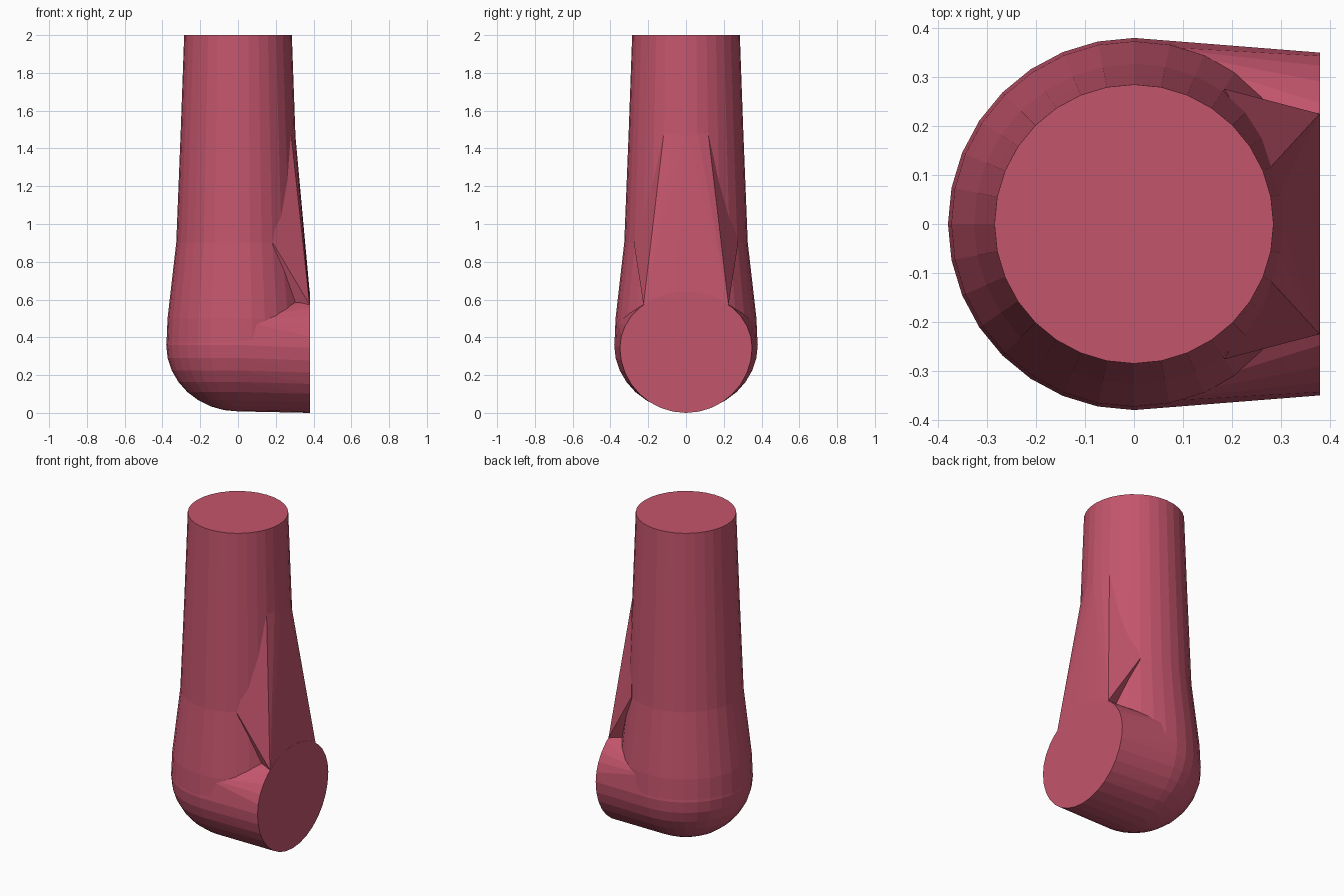
import bpy, bmesh
from math import sin, cos, pi, radians

if "Cube" in bpy.data.objects:
    bpy.data.objects.remove(bpy.data.objects["Cube"])

N = 32
mat = bpy.data.materials.new("rose")
mat.diffuse_color = (0.55, 0.09, 0.15, 1)
mat.use_nodes = True
mat.node_tree.nodes["Principled BSDF"].inputs["Base Color"].default_value = mat.diffuse_color


def make(name, bm):
    bmesh.ops.recalc_face_normals(bm, faces=bm.faces)
    me = bpy.data.meshes.new(name)
    bm.to_mesh(me)
    bm.free()
    ob = bpy.data.objects.new(name, me)
    bpy.context.collection.objects.link(ob)
    me.materials.append(mat)
    return ob


def ring(r, z, a0=0, a1=360):
    n = round((a1 - a0) / 360 * N)
    k = n if a1 - a0 == 360 else n + 1
    return [(r * cos(radians(a0 + (a1 - a0) * i / n)),
             r * sin(radians(a0 + (a1 - a0) * i / n)), z) for i in range(k)]


def hull(name, pts):
    bm = bmesh.new()
    for p in pts:
        bm.verts.new(p)
    res = bmesh.ops.convex_hull(bm, input=bm.verts[:])
    junk = {v for v in res["geom_interior"] + res["geom_unused"]
            if isinstance(v, bmesh.types.BMVert)}
    bmesh.ops.delete(bm, geom=list(junk), context='VERTS')
    return make(name, bm)


def outlet(a, x=0.38):
    # rim of the side opening, angle measured from +y towards up
    s = sin(radians(a))
    return (x, 0.35 * cos(radians(a)), 0.345 + (0.298 if s > 0 else 0.345) * s)


# Upright tapered pipe
bm = bmesh.new()
profile = [(0.37, 0.3), (0.379, 0.36), (0.373, 0.5), (0.357, 0.64),
           (0.327, 0.9), (0.303, 1.5), (0.285, 2.0)]
rows = [[bm.verts.new(p) for p in ring(r, z)] for r, z in profile]
for lo, hi in zip(rows, rows[1:]):
    for i in range(N):
        j = (i + 1) % N
        bm.faces.new((lo[i], lo[j], hi[j], hi[i]))
bm.faces.new(rows[0])
bm.faces.new(rows[-1])
pipe = make("elbow_pipe", bm)

# Rounded heel stretched out to the side opening
pts = [(0, 0, 0.008)]
for i in range(8):
    t = i * pi / 16
    pts += ring(0.38 * cos(t), 0.36 - 0.352 * sin(t))
pts += ring(0.365, 0.49, 90, 270)
pts += [outlet(i * 360 / N) for i in range(N)]
heel = hull("heel", pts)

# Web blending the pipe into the top of the opening
pts = ring(0.301, 1.5, -22.5, 22.5) + ring(0.332, 0.9, -56.25, 56.25)
pts += ring(0.2, 0.6, -45, 45)
pts += [outlet(a, 0.379) for a in (50, 60, 70, 80, 90, 100, 110, 120, 130)]
web = hull("web", pts)

# Join the parts into one skin
for part in (heel, web):
    m = pipe.modifiers.new("join", 'BOOLEAN')
    m.operation = 'UNION'
    m.solver = 'EXACT'
    m.object = part
bpy.context.view_layer.update()
dg = bpy.context.evaluated_depsgraph_get()
joined = bpy.data.meshes.new_from_object(pipe.evaluated_get(dg))
pipe.modifiers.clear()
pipe.data = joined
for part in (heel, web):
    bpy.data.objects.remove(part)
